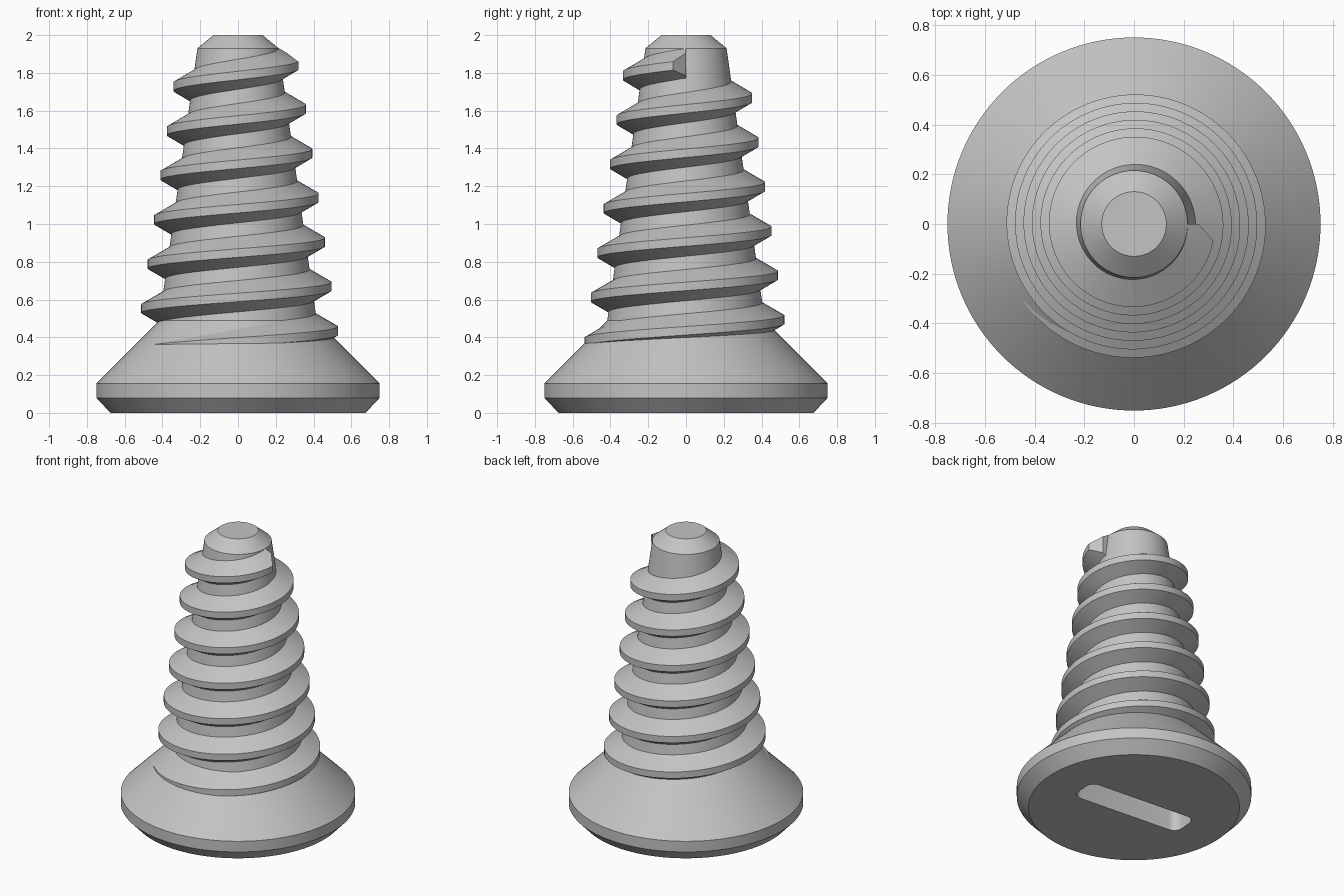
import bpy, bmesh, math
from mathutils import Matrix

if "Cube" in bpy.data.objects:
    bpy.data.objects.remove(bpy.data.objects["Cube"], do_unlink=True)

GREY = (0.55, 0.55, 0.55, 1)
steel = bpy.data.materials.new("light grey steel")
steel.use_nodes = True
steel.diffuse_color = GREY
steel.node_tree.nodes["Principled BSDF"].inputs["Base Color"].default_value = GREY


def make_object(name, bm):
    bmesh.ops.recalc_face_normals(bm, faces=bm.faces)
    mesh = bpy.data.meshes.new(name)
    bm.to_mesh(mesh)
    bm.free()
    mesh.materials.append(steel)
    obj = bpy.data.objects.new(name, mesh)
    bpy.context.collection.objects.link(obj)
    return obj


def activate(obj):
    bpy.ops.object.select_all(action='DESELECT')
    obj.select_set(True)
    bpy.context.view_layer.objects.active = obj


def smooth(obj):
    activate(obj)
    bpy.ops.object.shade_smooth_by_angle(angle=math.radians(25))


def skin(bm, rings, closed):
    """Join successive rings of vertices with quads and cap both ends."""
    for a, b in zip(rings, rings[1:]):
        for i in range(len(a)):
            j = (i + 1) % len(a)
            bm.faces.new((a[i], a[j], b[j], b[i]))
    if closed:
        bm.faces.new(rings[0])
        bm.faces.new(rings[-1])


# Countersunk head, tapered core and chamfered tip as one turned body
SEGMENTS = 128
profile = [(0.675, 0), (0.75, 0.08), (0.75, 0.155), (0.417, 0.488),
           (0.215, 1.93), (0.13, 2.0)]
bm = bmesh.new()
rings = []
for r, z in profile:
    rings.append([bm.verts.new((r * math.cos(t), r * math.sin(t), z))
                  for t in (math.tau * i / SEGMENTS for i in range(SEGMENTS))])
skin(bm, rings, True)
body = make_object("head_and_core", bm)

# Driver slot cut into the underside of the head
SLOT_DEPTH = 0.25
bm = bmesh.new()
bmesh.ops.create_cube(bm, size=1, matrix=Matrix.Rotation(math.radians(-4.7), 4, 'Z')
                      @ Matrix.Diagonal((0.81, 0.205, 2 * SLOT_DEPTH, 1)))
upright = [e for e in bm.edges if abs(e.verts[0].co.z - e.verts[1].co.z) > 0.1]
bmesh.ops.bevel(bm, geom=upright, offset=0.06, segments=6, profile=0.5, affect='EDGES')
cutter = make_object("slot_cutter", bm)
cutter.hide_render = True
cut = body.modifiers.new("slot", 'BOOLEAN')
cut.operation = 'DIFFERENCE'
cut.solver = 'EXACT'
cut.object = cutter
activate(body)
bpy.ops.object.modifier_apply(modifier="slot")
bpy.data.objects.remove(cutter, do_unlink=True)
smooth(body)

# Tapered right-handed thread, ending in a chamfer at the tip
PITCH, TOP_Z, TURNS = 0.235, 1.845, 6.75
FLANK = math.tan(math.radians(30))
STEPS = 96


def thread_ring(bm, turn, crest_cut=None):
    """Trapezoid section at a (negative) number of turns from the tip end."""
    z = TOP_Z + PITCH * turn
    crest = 0.325 + 0.145 * (TOP_Z - z)
    root = 0.485 - 0.14 * z - 0.04
    outer = crest_cut or crest
    t = math.tau * turn
    section = []
    for r, side in ((root, 1), (outer, 1), (outer, -1), (root, -1)):
        half = 0.0225 + (crest - r) * FLANK
        section.append(bm.verts.new((r * math.cos(t), r * math.sin(t), z + side * half)))
    return section


bm = bmesh.new()
FULL_END = -12 / 360
count = int(TURNS * STEPS)
rings = [thread_ring(bm, -TURNS + (TURNS + FULL_END) * i / count) for i in range(count + 1)]
rings.append(thread_ring(bm, 0, crest_cut=0.26))
skin(bm, rings, True)
smooth(make_object("thread", bm))
